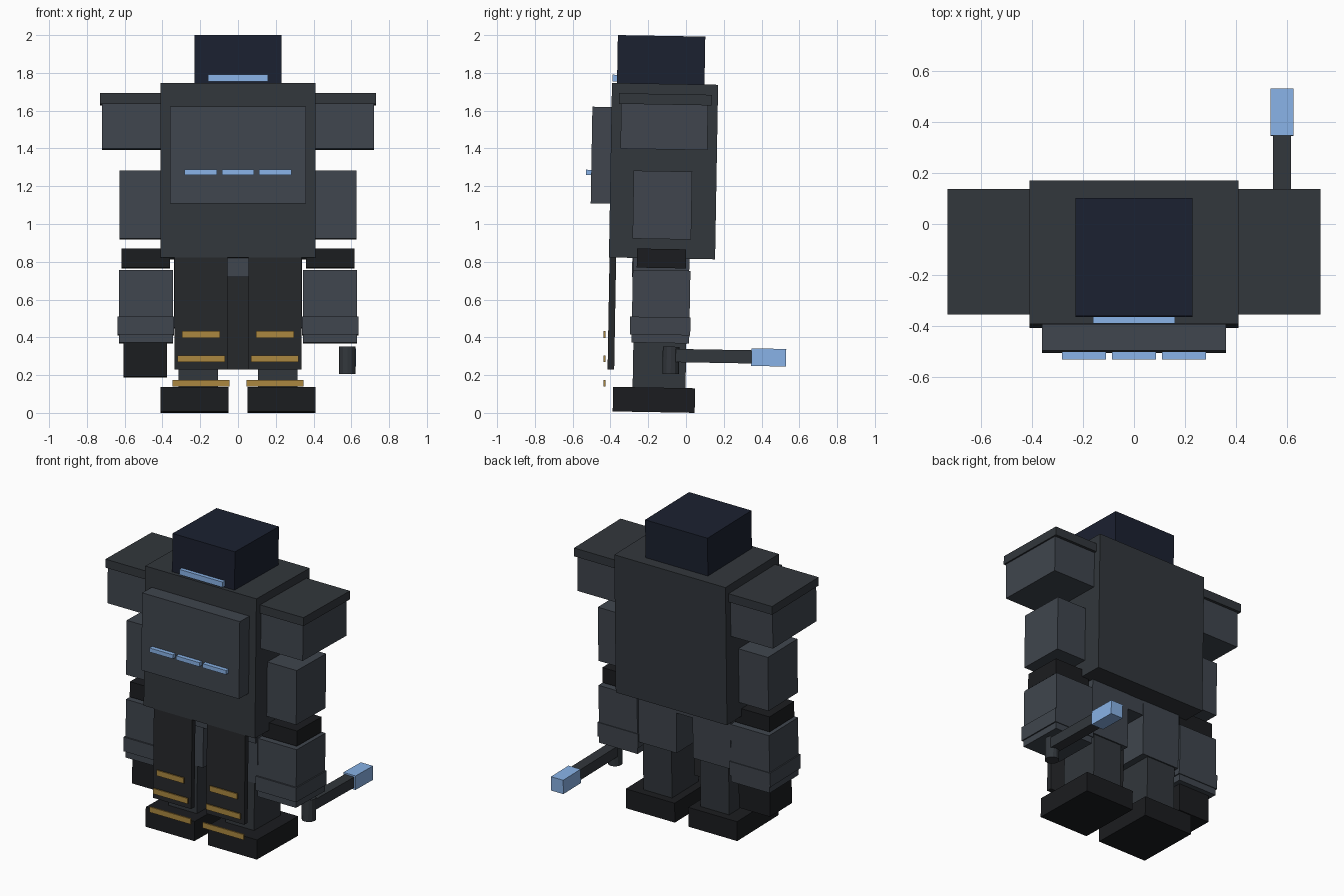
import bpy, math

LEAN = math.radians(-1)  # whole figure leans back slightly


def make_mat(name, col):
    m = bpy.data.materials.new(name)
    m.diffuse_color = (*col, 1)
    return m


STEEL = make_mat("steel", (0.032, 0.038, 0.045))
PLATE = make_mat("plate", (0.05, 0.06, 0.075))
DARK = make_mat("dark", (0.019, 0.021, 0.024))
BLACK = make_mat("black", (0.011, 0.012, 0.014))
NAVY = make_mat("navy", (0.011, 0.015, 0.03))
GLOW = make_mat("glow", (0.25, 0.45, 0.8))
GOLD = make_mat("gold", (0.4, 0.24, 0.05))


def finish(name, mat):
    ob = bpy.context.object
    ob.name = name
    ob.data.materials.append(mat)
    return ob


def box(name, x, y, z, mat):
    """Box from (min, max) ranges, leaned about its own centre."""
    centre = [(a + b) / 2 for a, b in (x, y, z)]
    bpy.ops.mesh.primitive_cube_add(size=1, location=centre, rotation=(LEAN, 0, 0))
    bpy.context.object.scale = [b - a for a, b in (x, y, z)]
    return finish(name, mat)


def pair(name, x, y, z, mat):
    box(name + "_right", x, y, z, mat)
    box(name + "_left", (-x[1], -x[0]), y, z, mat)


# Head and visor
box("head", (-0.23, 0.23), (-0.363, 0.1), (1.742, 1.996), NAVY)
box("visor", (-0.16, 0.16), (-0.39, -0.35), (1.755, 1.79), GLOW)

# Torso, chest plate and its three lights
box("torso", (-0.41, 0.41), (-0.4, 0.162), (0.818, 1.742), STEEL)
box("chest_plate", (-0.36, 0.36), (-0.5, -0.39), (1.108, 1.62), PLATE)
for i in (-1, 0, 1):
    c = i * 0.196
    box("chest_light", (c - 0.086, c + 0.086), (-0.53, -0.49), (1.26, 1.287), GLOW)

# Shoulders and arms
pair("shoulder", (0.38, 0.72), (-0.345, 0.115), (1.395, 1.635), PLATE)
pair("shoulder_cap", (0.38, 0.73), (-0.354, 0.136), (1.632, 1.688), STEEL)
pair("upper_arm", (0.36, 0.627), (-0.28, 0.03), (0.92, 1.28), PLATE)
pair("elbow", (0.36, 0.616), (-0.26, 0.0), (0.767, 0.868), BLACK)
pair("forearm", (0.345, 0.629), (-0.285, 0.02), (0.37, 0.755), PLATE)
pair("forearm_band", (0.338, 0.637), (-0.297, 0.023), (0.413, 0.507), PLATE)
box("hand", (-0.605, -0.375), (-0.25, -0.02), (0.19, 0.372), BLACK)

# Tool held on the right: grip, barrel and glowing tip
bpy.ops.mesh.primitive_cylinder_add(vertices=12, radius=0.044, depth=0.145,
                                    location=(0.579, -0.08, 0.278),
                                    rotation=(LEAN, 0, 0))
finish("tool_grip", STEEL)
box("tool_barrel", (0.544, 0.614), (-0.06, 0.36), (0.265, 0.335), STEEL)
box("tool_tip", (0.534, 0.624), (0.346, 0.53), (0.247, 0.34), GLOW)

# Pelvis and legs
box("pelvis", (-0.33, 0.33), (-0.285, 0.015), (0.718, 0.83), PLATE)
box("centre_strip", (-0.06, 0.06), (-0.22, -0.17), (0.23, 0.73), DARK)
pair("thigh", (0.06, 0.34), (-0.28, 0.015), (0.45, 0.82), PLATE)
pair("shin", (0.105, 0.316), (-0.28, 0.0), (0.12, 0.46), STEEL)
pair("boot", (0.05, 0.41), (-0.387, 0.047), (0.004, 0.134), BLACK)

# Hanging front panels with gold trim
pair("front_panel", (0.055, 0.337), (-0.41, -0.375), (0.23, 0.825), DARK)
for z, x0, x1 in ((0.415, 0.095, 0.297), (0.287, 0.068, 0.32), (0.157, 0.044, 0.347)):
    pair("gold_trim", (x0, x1), (-0.436, -0.426), (z - 0.018, z + 0.018), GOLD)
